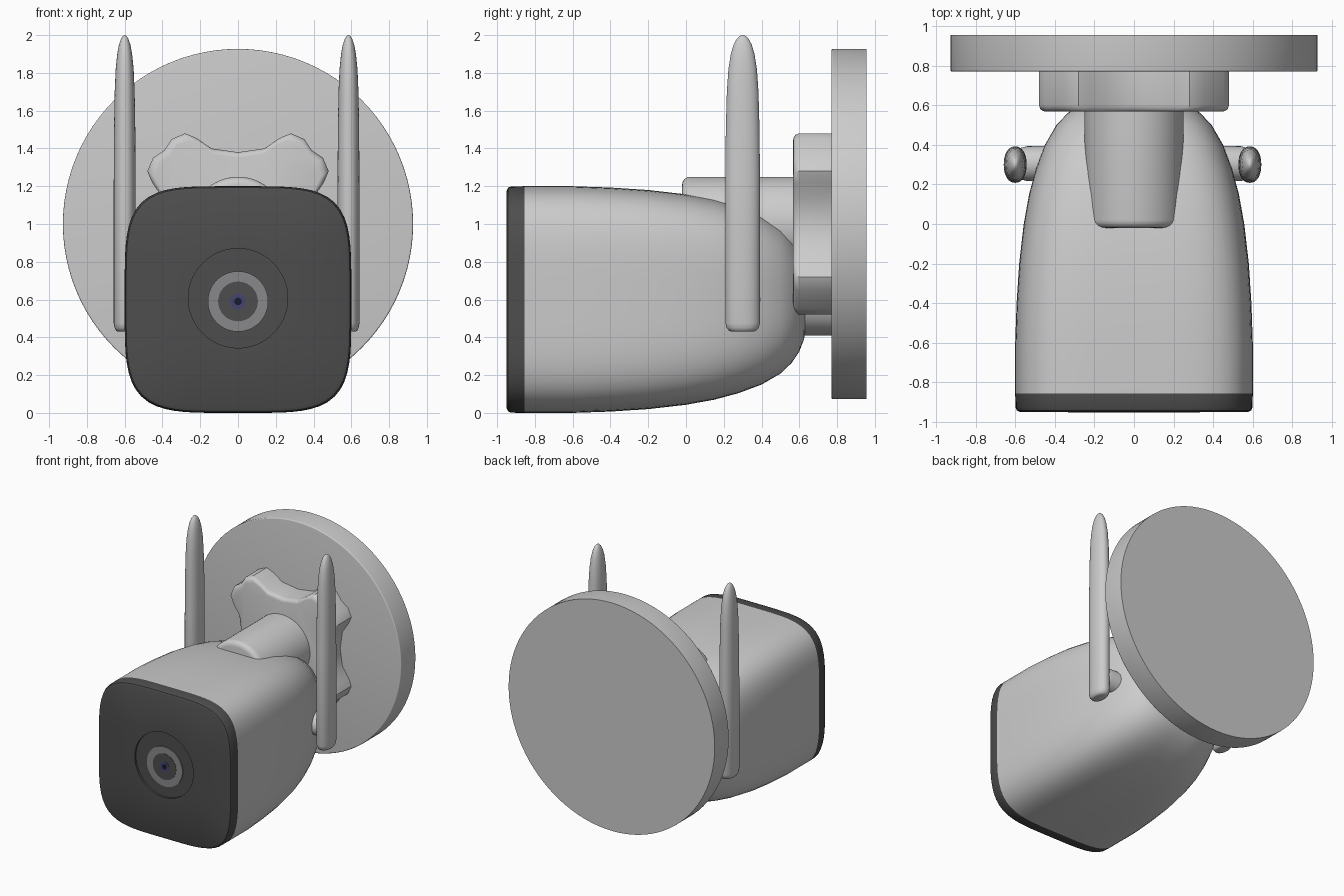
import bpy, bmesh, math
from mathutils import Vector

if "Cube" in bpy.data.objects:
    bpy.data.objects.remove(bpy.data.objects["Cube"])


def material(name, rgb):
    m = bpy.data.materials.new(name)
    m.diffuse_color = (*rgb, 1)
    m.use_nodes = True
    m.node_tree.nodes["Principled BSDF"].inputs["Base Color"].default_value = m.diffuse_color
    return m


def ring(pos, rx, ry, n=2.0, cx=0.0, cy=0.0, axis='Y', seg=64):
    """Superellipse loop at 'pos' along the axis; n=2 is a circle."""
    pts = []
    for i in range(seg):
        a = 2 * math.pi * i / seg
        c, s = math.cos(a), math.sin(a)
        r = (abs(c) ** n + abs(s) ** n) ** (-1 / n)
        u, v = cx + rx * r * c, cy + ry * r * s
        pts.append({'X': Vector((pos, u, v)), 'Y': Vector((u, pos, v)),
                    'Z': Vector((u, v, pos))}[axis])
    return pts


def loft(name, rings, mat=None, angle=35):
    """Skin successive loops, cap both ends, shade by angle."""
    bm = bmesh.new()
    loops = [[bm.verts.new(p) for p in r] for r in rings]
    n = len(loops[0])
    for a, b in zip(loops, loops[1:]):
        for i in range(n):
            j = (i + 1) % n
            bm.faces.new((a[i], a[j], b[j], b[i]))
    bm.faces.new(loops[0])
    bm.faces.new(loops[-1])
    bmesh.ops.recalc_face_normals(bm, faces=bm.faces)
    me = bpy.data.meshes.new(name)
    bm.to_mesh(me)
    bm.free()
    ob = bpy.data.objects.new(name, me)
    bpy.context.collection.objects.link(ob)
    if mat:
        me.materials.append(mat)
    bpy.ops.object.select_all(action='DESELECT')
    ob.select_set(True)
    bpy.context.view_layer.objects.active = ob
    bpy.ops.object.shade_smooth_by_angle(angle=math.radians(angle))
    return ob


def disc(name, y0, y1, r, cz, mat=None, b=0.0, seg=64):
    """Cylinder along y, front edge at y0 rounded by b."""
    rings = []
    if b:
        for k in range(4):
            t = math.pi / 2 * k / 4
            rings.append(ring(y0 + b * (1 - math.sin(t)), r - b * (1 - math.cos(t)),
                              r - b * (1 - math.cos(t)), cy=cz, seg=seg))
        rings = rings[::-1]
        rings.insert(0, ring(y0, r - b, r - b, cy=cz, seg=seg))
    else:
        rings.append(ring(y0, r, r, cy=cz, seg=seg))
    rings.append(ring(y1, r, r, cy=cz, seg=seg))
    return loft(name, rings, mat)


dark = material("dark_panel", (0.075, 0.075, 0.075))
light = material("lens_grey", (0.25, 0.25, 0.26))
blue = material("lens_blue", (0.06, 0.06, 0.16))
black = material("lens_pupil", (0.01, 0.01, 0.03))

# Housing: rounded square section closing into a dome at the back
profile = [(-0.855, 0.6, 4.4), (-0.6, 0.6, 4.4), (-0.4, 0.593, 4.3), (-0.2, 0.58, 4.2),
           (0.0, 0.557, 4.0), (0.15, 0.53, 3.8), (0.28, 0.495, 3.6), (0.4, 0.45, 3.4),
           (0.5, 0.392, 3.2), (0.56, 0.335, 3.0), (0.6, 0.275, 2.8), (0.625, 0.21, 2.5),
           (0.635, 0.14, 2.2)]
loft("housing", [ring(y, r, r, n, cy=0.6, seg=96) for y, r, n in profile])

# Dark front panel with a shallow round recess
front = [(-0.855, 0.6, 4.4), (-0.925, 0.599, 4.4), (-0.942, 0.592, 4.4), (-0.95, 0.575, 4.4)]
rings = [ring(y, r, r, n, cy=0.6, seg=96) for y, r, n in front]
rings += [ring(y, 0.263, 0.263, cy=0.607, seg=96) for y in (-0.951, -0.935)]
loft("front_panel", rings, dark)

# Lens: stepped concentric discs
for name, r, y, m in (("lens_ring", 0.16, -0.943, light), ("lens_inner", 0.105, -0.945, dark),
                      ("lens_glass", 0.042, -0.947, blue), ("lens_pupil", 0.02, -0.949, black)):
    disc(name, y, -0.93, r, 0.59, m)

# Arm, lower stub and wall plate
disc("mount_arm", -0.02, 0.78, 0.25, 1.0, b=0.04)
disc("rear_stub", 0.58, 0.78, 0.19, 0.6)
disc("wall_plate", 0.77, 0.955, 0.927, 1.0, b=0.008, seg=96)

# Four-lobed tightening knob
quarter = [(0, .38), (.14, .40), (.22, .455), (.28, .48), (.35, .45), (.39, .39),
           (.45, .35), (.48, .28), (.455, .22), (.40, .14)]
outline = []
for k in range(4):
    for x, z in quarter:
        for _ in range(k):
            x, z = z, -x
        outline.append((x, z))
steps = [(0.567, 0.92), (0.57, 0.955), (0.58, 0.985), (0.6, 1.0), (0.775, 1.0)]
loft("locking_knob", [[Vector((x * s, y, 1.0 + z * s)) for x, z in outline]
                      for y, s in steps], angle=40)

# Antennas with side pegs
shape = [(0.43, .62), (0.435, .78), (0.45, .92), (0.475, 1), (1.2, 1), (1.5, .97), (1.7, .91),
         (1.82, .82), (1.9, .68), (1.95, .52), (1.98, .34), (1.995, .17), (2.0, .04)]
for side, cx in (("left", -0.6), ("right", 0.585)):
    loft(side + "_antenna", [ring(z, .058 * s, .092 * s, 2.2, cx, 0.3, 'Z', 32)
                             for z, s in shape], angle=50)
    d = 1 if cx > 0 else -1
    loft(side + "_antenna_peg", [ring(x * d, r, r, 2, 0.305, 0.6, 'X', 32)
                                 for x, r in ((0.35, .09), (0.54, .088), (0.58, .078),
                                              (0.6, .06))])
